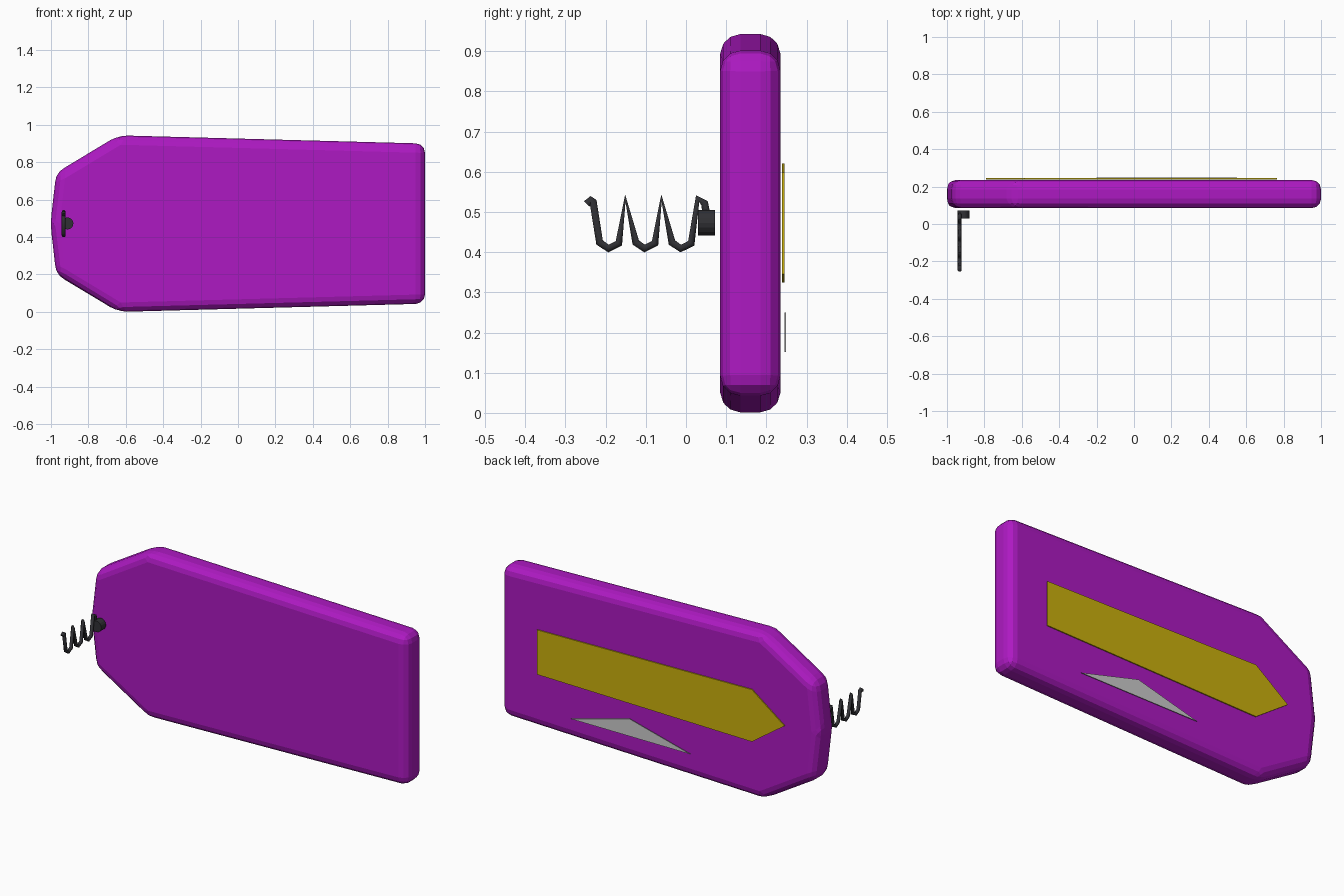
import bpy, bmesh, math

if "Cube" in bpy.data.objects:
    bpy.data.objects.remove(bpy.data.objects["Cube"])


def material(name, rgb):
    m = bpy.data.materials.new(name)
    m.diffuse_color = (*rgb, 1)
    m.use_nodes = True
    m.node_tree.nodes["Principled BSDF"].inputs["Base Color"].default_value = m.diffuse_color
    return m


purple = material("purple", (0.42, 0.01, 0.54))
gold = material("gold", (0.60, 0.44, 0.004))
black = material("black", (0.03, 0.03, 0.035))


def plate(name, outline, y0, y1, mat=None):
    """Extrude an x-z outline from y0 to y1."""
    bm = bmesh.new()
    face = bm.faces.new([bm.verts.new((x, y0, z)) for x, z in outline])
    ext = bmesh.ops.extrude_face_region(bm, geom=[face])["geom"]
    bmesh.ops.translate(bm, vec=(0, y1 - y0, 0),
                        verts=[v for v in ext if isinstance(v, bmesh.types.BMVert)])
    bmesh.ops.recalc_face_normals(bm, faces=bm.faces)
    me = bpy.data.meshes.new(name)
    bm.to_mesh(me)
    bm.free()
    ob = bpy.data.objects.new(name, me)
    bpy.context.collection.objects.link(ob)
    if mat:
        me.materials.append(mat)
    return ob


# Tag body: outline mirrored about mid height, then rounded
MID = 0.472
half = [(1.0, 0.428), (-0.64, 0.472), (-0.972, 0.272)]
outline = ([(x, MID + h) for x, h in half] + [(-1.003, MID)]
           + [(x, MID - h) for x, h in reversed(half)])
body = plate("tag_body", outline, 0.085, 0.235, purple)
bevel = body.modifiers.new("rounding", 'BEVEL')
bevel.width = 0.05
bevel.segments = 3
bevel.limit_method = 'NONE'

# Gold arrow strip on the back
plate("arrow_strip", [(0.765, 0.345), (0.765, 0.598), (-0.585, 0.62),
                      (-0.79, MID - 0.004), (-0.585, 0.324)], 0.239, 0.245, gold)

# Grey triangle on the back
plate("triangle_badge", [(0.55, 0.152), (0.18, 0.25), (-0.2, 0.152)], 0.245, 0.249)

# Peg holding the cord
bpy.ops.mesh.primitive_cylinder_add(vertices=16, radius=0.032, depth=0.042,
                                    location=(-0.912, 0.051, 0.473),
                                    rotation=(math.pi / 2, 0, 0))
peg = bpy.context.object
peg.name = "cord_peg"
peg.data.materials.append(black)

# Flat zigzag cord swept along a path
path = [(0.05, 0.50), (0.046, 0.522), (0.029, 0.533)]
for i in range(3):
    c = -0.013 - 0.09 * i
    path += [(c + 0.026, 0.422), (c, 0.409), (c - 0.022, 0.424)]
    path += [(c - 0.037, 0.52), (c - 0.048, 0.534)] if i < 2 else [(c - 0.038, 0.525), (c - 0.044, 0.53), (c - 0.054, 0.52)]
    if i < 2:
        path.pop(-2)
cu = bpy.data.curves.new("zigzag_cord", 'CURVE')
cu.dimensions = '3D'
cu.bevel_depth = 0.011
cu.bevel_resolution = 1
cu.use_fill_caps = True
sp = cu.splines.new('POLY')
sp.points.add(len(path) - 1)
for p, (y, z) in zip(sp.points, path):
    p.co = (-0.932, y, z, 1)
cu.materials.append(black)
cord = bpy.data.objects.new("zigzag_cord", cu)
bpy.context.collection.objects.link(cord)
